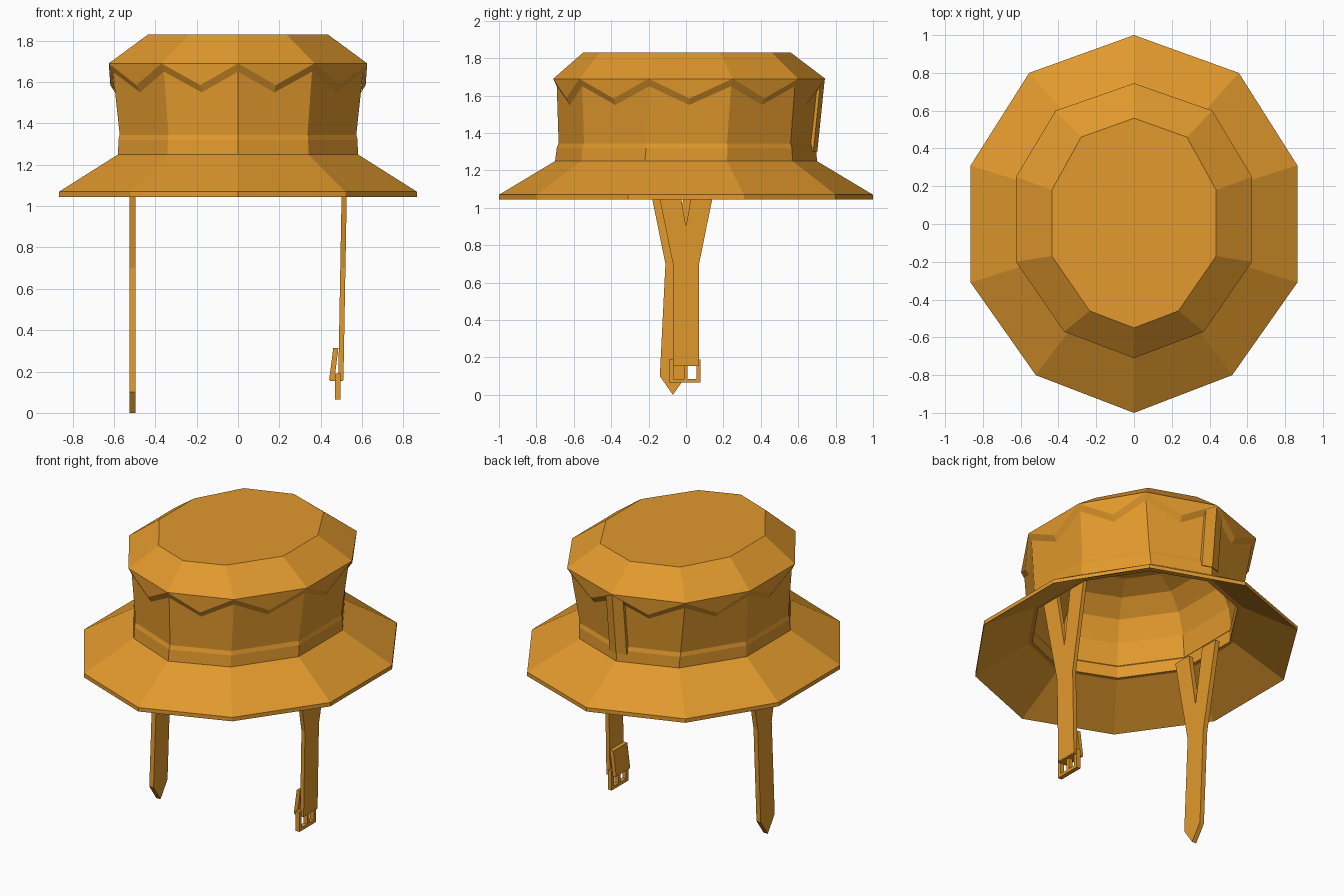
import bpy, bmesh
from mathutils import Vector

cube = bpy.data.objects.get("Cube")
if cube:
    bpy.data.objects.remove(cube, do_unlink=True)

tan = bpy.data.materials.new("tan_canvas")
tan.use_nodes = True
COLOUR = (0.76, 0.32, 0.026, 1)
tan.diffuse_color = COLOUR
tan.node_tree.nodes["Principled BSDF"].inputs["Base Color"].default_value = COLOUR


def finish(name, bm):
    bmesh.ops.recalc_face_normals(bm, faces=bm.faces)
    mesh = bpy.data.meshes.new(name)
    bm.to_mesh(mesh)
    bm.free()
    mesh.materials.append(tan)
    obj = bpy.data.objects.new(name, mesh)
    bpy.context.collection.objects.link(obj)
    return obj


def mirrored(half):
    """Ten-sided plan from the points of its +x half, back to front."""
    return [Vector(p) for p in half] + [Vector((-x, y)) for x, y in half[-2:0:-1]]


# Ten-sided plans of the hat
BRIM = mirrored([(0, 1), (.555, .8), (.865, .31), (.865, -.31), (.52, -.8), (0, -1)])
BASE = mirrored([(0, .7), (.35, .57), (.58, .22), (.58, -.22), (.34, -.56), (0, -.7)])
CROWN = mirrored([(0, .745), (.415, .6), (.625, .25), (.625, -.2), (.37, -.57), (0, -.71)])
TOP = mirrored([(0, .56), (.28, .46), (.435, .18), (.435, -.17), (.235, -.46), (0, -.55)])
Z_BASE, Z_CROWN = 1.25, 1.69


def wall(i, z, scale=1):
    """Point on the crown wall at corner i; half values lie mid-side."""
    t = (z - Z_BASE) / (Z_CROWN - Z_BASE)
    a, b = int(i) % 10, int(i + .5) % 10
    base, crown = (BASE[a] + BASE[b]) / 2, (CROWN[a] + CROWN[b]) / 2
    return Vector((*(base.lerp(crown, t) * scale), z))


def wall_ring(z, scale):
    return [wall(i, z, scale) for i in range(10)]


def ring(plan, z, scale=1):
    return [Vector((*(p * scale), z)) for p in plan]


# Hat shell: domed lining, under the brim, then up the outside
bm = bmesh.new()
rings = [
    ring(BASE, 1.72, .5), ring(BASE, 1.67, .7), ring(BASE, 1.58, .85),
    ring(BASE, 1.45, .93), ring(BASE, 1.31, .955),
    ring(BASE, 1.3, .94), ring(BASE, 1.225, .94), ring(BASE, 1.225, .98),
    ring(BRIM, 1.045), ring(BRIM, 1.07), ring(BASE, Z_BASE),
    wall_ring(1.32, .985), wall_ring(1.345, .97), wall_ring(1.685, .975),
    ring(CROWN, Z_CROWN), ring(TOP, 1.83)]
loops = [[bm.verts.new(p) for p in r] for r in rings]
for low, high in zip(loops, loops[1:]):
    for i in range(10):
        j = (i + 1) % 10
        bm.faces.new((low[i], low[j], high[j], high[i]))
bm.faces.new(loops[0])
bm.faces.new(loops[-1])
finish("hat_shell", bm)

# Pointed trim hanging below the crown edge, one point per side
bm = bmesh.new()
for i in range(10):
    left, tip, right = [bm.verts.new(p) for p in (
        wall(i, Z_CROWN), wall(i + .5, 1.585, 1.005), wall(i + 1, Z_CROWN))]
    inner = [bm.verts.new(p) for p in (
        wall(i, 1.65, .975), wall(i + .5, 1.55, .975), wall(i + 1, 1.65, .975))]
    bm.faces.new((left, tip, right))
    bm.faces.new((left, inner[0], inner[1], tip))
    bm.faces.new((tip, inner[1], inner[2], right))
bmesh.ops.remove_doubles(bm, verts=bm.verts, dist=.0001)
finish("zigzag_trim", bm)

# Raised strip over the back seam
bm = bmesh.new()
rows = []
for z in (1.3, 1.685):
    corner = wall(0, z)
    for depth in (-.025, -.003):
        rows.append([bm.verts.new(corner + Vector((x, depth - abs(x) * .36, 0)))
                     for x in (-.06, 0, .06)])
for k in range(2):
    for a, b in ((0, 1), (1, 3), (3, 2), (2, 0)):
        bm.faces.new((rows[a][k], rows[a][k + 1], rows[b][k + 1], rows[b][k]))
for k in (0, 2):
    bm.faces.new([rows[r][k] for r in (0, 1, 3, 2)])
finish("back_seam_strip", bm)


def prism(bm, outline, x, lean, thick):
    """Extrude a (y, z) outline along x, leaning outward with height."""
    face = bm.faces.new([bm.verts.new((x + lean * z, y, z)) for y, z in outline])
    out = bmesh.ops.extrude_face_region(bm, geom=[face])
    verts = [v for v in out["geom"] if isinstance(v, bmesh.types.BMVert)]
    bmesh.ops.translate(bm, verts=verts, vec=(thick, 0, 0))


def rect(y0, y1, z0, z1):
    return [(y0, z0), (y1, z0), (y1, z1), (y0, z1)]


# Forked chin straps
def fork(shift):
    half = [(.07, .7), (.14, 1.045), (.18, 1.25), (.06, 1.25)]
    points = half + [(0, .9)] + [(-y, z) for y, z in reversed(half)]
    return [(y + shift, z) for y, z in points]


bm = bmesh.new()
prism(bm, [(-.07, .16), (.07, .16)] + fork(0), .482, .018, .025)
finish("left_strap", bm)

bm = bmesh.new()
prism(bm, [(-.07, 0), (0, .1)] + fork(-.04) + [(-.14, .1)], -.525, 0, .03)
finish("right_strap", bm)

# Strap end folded back through the buckle
bm = bmesh.new()
prism(bm, rect(-.07, .07, .16, .315), .42, .13, .025)
prism(bm, rect(-.07, .07, .155, .18), .445, 0, .063)
finish("strap_fold", bm)

# Buckle frame and prong
bm = bmesh.new()
for bar in (rect(-.09, -.068, .065, .19), rect(.055, .077, .065, .19),
            rect(-.09, .077, .065, .085), rect(-.09, .077, .165, .19),
            rect(-.012, .008, .065, .19)):
    prism(bm, bar, .468, 0, .027)
finish("buckle", bm)
